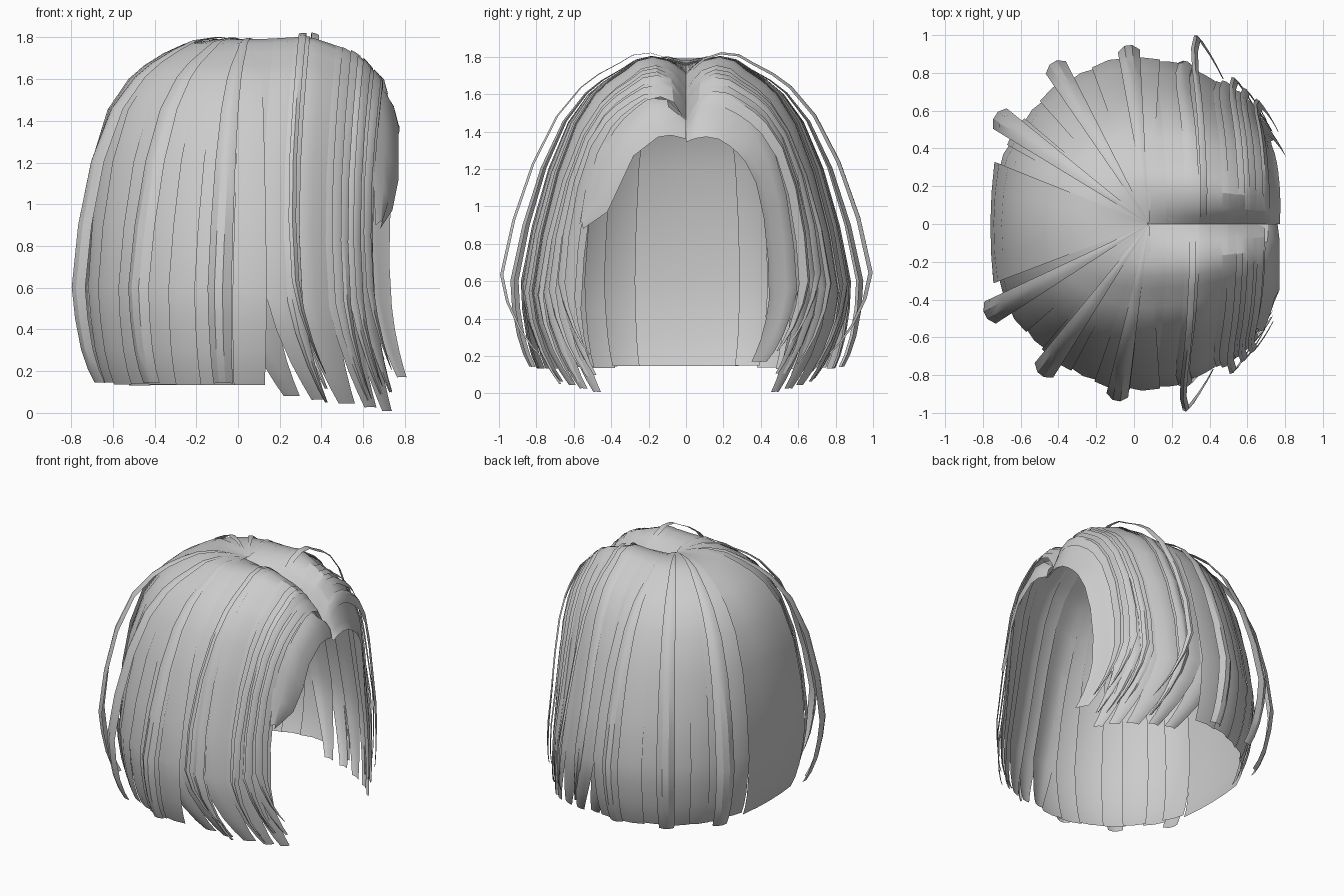
import bpy, math, random
from mathutils import Vector

random.seed(4)
cube = bpy.data.objects.get("Cube")
if cube:
    bpy.data.objects.remove(cube, do_unlink=True)

mat = bpy.data.materials.new("hair grey")
mat.use_nodes = True
GREY = (0.6, 0.6, 0.6, 1)
mat.diffuse_color = GREY
mat.node_tree.nodes["Principled BSDF"].inputs["Base Color"].default_value = GREY

# Fall of a lock: (fraction of reach, fraction of height) from root to tip
FALL = [(0, .985), (.05, .99), (.12, .995), (.25, 1), (.4, .988), (.52, .96), (.63, .925),
        (.72, .885), (.84, .795), (.93, .645), (.98, .46), (1, .28), (.985, .19),
        (.96, .1), (.93, .04), (.9, 0)]
CROWN_X = 0.08
# Stations along the parting: x, reach to the side, ridge height, valley depth
STATIONS = [(.0, .88, 1.79, .01), (.08, .88, 1.79, .02), (.35, .82, 1.8, .07), (.5, .74, 1.75, .11),
            (.6, .66, 1.69, .14), (.7, .56, 1.58, .13), (.76, .44, 1.37, .01)]


def station(x):
    x = min(max(x, STATIONS[0][0]), STATIONS[-1][0])
    for a, b in zip(STATIONS, STATIONS[1:]):
        if x <= b[0]:
            t = (x - a[0]) / (b[0] - a[0])
            return [p + (q - p) * t for p, q in zip(a[1:], b[1:])]


def slope(s, h):
    """How far the sides draw in toward the top."""
    return .13 * min(1, max(0, (h - .25) / .5)) * min(1, s / .5) ** 2


def sheet(name, rows):
    """Skin a grid of points into one smooth lock."""
    n = len(rows[0])
    verts = [p for row in rows for p in row]
    faces = [(r * n + c, (r + 1) * n + c, (r + 1) * n + c + 1, r * n + c + 1)
             for r in range(len(rows) - 1) for c in range(n - 1)]
    mesh = bpy.data.meshes.new(name)
    mesh.from_pydata(verts, [], faces)
    mesh.materials.append(mat)
    ob = bpy.data.objects.new(name, mesh)
    bpy.context.collection.objects.link(ob)
    bpy.ops.object.select_all(action='DESELECT')
    ob.select_set(True)
    bpy.context.view_layer.objects.active = ob
    bpy.ops.object.shade_smooth_by_angle(angle=math.radians(30))


def back_point(angle, s, h, lift, bottom):
    a = math.radians(angle)
    r = max(s, .01) - slope(s, h) * math.sin(a) ** 2
    r *= 1 + lift * s * s
    return Vector((CROWN_X + .84 * r * math.cos(a), .88 * r * math.sin(a),
                   bottom + (1.79 - bottom) * h + lift * .1 * math.sin(math.pi * s)))


def side_point(x, side, s, h, lift, bottom):
    reach, top, dip = station(x)
    tip = max(0, .35 - h) / .35
    r = s - slope(s, h) * min(1, max(0, (.76 - x) / .2))
    z = bottom + (top - bottom) * h - dip * max(0, 1 - s / .2) ** 2
    dx = -.05 * math.sin(math.pi * (1 - h)) + (.14 - .12 * x) * tip ** 2
    y = side * r * (1 - .13 * tip ** 2) * reach * (1 + lift * s)
    return Vector((x + dx, y, z + lift * .15 * math.sin(math.pi * s)))


def lock(name, point, u0, u1, cols=3, lift=0.0, bow=0.0, tip=1.0, pivot=.5):
    """A lock between u0 and u1, bowed across and narrowed at the tip."""
    rows = []
    for s, h in FALL:
        keep = 1 - (1 - tip) * (max(0, .3 - h) / .3) ** 1.3
        row = []
        for c in range(cols + 1):
            t = c / cols
            arch = bow * (1 - (2 * t - 1) ** 2)
            u = u0 + (u1 - u0) * (pivot + (t - pivot) * keep)
            row.append(point(u, s, h, lift + arch))
        rows.append(row)
    sheet(name, rows)


def back_lock(name, a0, a1, bottom, **kw):
    lock(name, lambda u, s, h, l: back_point(u, s, h, l, bottom), a0, a1, **kw)


def side_lock(name, side, x0, x1, bottom, **kw):
    if side > 0:
        x0, x1 = x1, x0
    # tips gather toward the face edge
    pivot = .25 if side > 0 else .75
    lock(name, lambda u, s, h, l: side_point(u, side, s, h, l, bottom),
         x0, x1, pivot=pivot, **kw)


# Back of the bob: locks fanning out from the crown, one broad flat one in the middle
edges = [87, 99, 110, 121, 132, 142, 151, 160, 199, 209, 219, 229, 240, 251, 262, 273]
for i, (a, b) in enumerate(zip(edges, edges[1:])):
    broad = b - a > 20
    back_lock(f"back_lock_{i + 1}", a - 1, b + 1, .13 + random.uniform(0, .02),
              cols=4 if broad else 2, lift=.045 if broad else .015 * (i % 2),
              bow=-.045 if broad else .012, tip=.95)

# Raised clumps over the back
clumps = [(97, .06), (122, .12), (146, .14), (208, .14), (233, .11), (259, .06)]
for i, (a, lift) in enumerate(clumps):
    back_lock(f"back_clump_{i + 1}", a - 3.8, a + 3.8, .14, lift=lift, bow=.035, tip=.9)

# Side locks falling from the parting, narrower toward the face
side_edges = [.03, .19, .33, .49, .6, .68, .76]
for side, word in ((1, "left"), (-1, "right")):
    pairs = list(zip(side_edges, side_edges[1:]))
    if side < 0:
        pairs = pairs[:-1]
    for i, (a, b) in enumerate(pairs):
        bottom = .17 if b > .75 else .08 - .018 * i
        side_lock(f"{word}_side_lock_{i + 1}", side, a - .02, b + .015, bottom,
                  cols=4, lift=.015 * (i % 2), bow=.015, tip=.45)
    # Narrow locks layered on top
    for i, x in enumerate([.31, .54, .61, .66]):
        side_lock(f"{word}_layer_lock_{i + 1}", side, x - .04, x + .035,
                  random.uniform(.03, .12), lift=.035 + .008 * i, bow=.02, tip=.2)

# Loose thin strands standing off the surface
strays = [(1, .37, .235, .2), (1, .57, .13, .15), (1, .63, .13, .25), (1, .7, .16, .22),
          (-1, .31, .2, .18), (-1, .56, .14, .06), (-1, .62, .13, .12), (-1, .67, .14, .2)]
for i, (side, x, lift, bottom) in enumerate(strays):
    side_lock(f"stray_strand_{i + 1}", side, x - .018, x + .018, bottom,
              cols=2, lift=lift, bow=.015, tip=.1)

# Short fringe swept over the right brow
outer = [(.66, 0, 1.47), (.65, -.1, 1.57), (.65, -.2, 1.58), (.64, -.38, 1.44),
         (.64, -.48, 1.28), (.65, -.54, 1.08), (.66, -.57, .9)]
inner = [(.76, 0, 1.36), (.77, -.08, 1.38), (.77, -.15, 1.37), (.77, -.28, 1.27),
         (.77, -.35, 1.12), (.74, -.42, .97), (.68, -.55, .88)]
rows = []
for p, q in zip(outer, inner):
    p, q = Vector(p), Vector(q)
    rows.append([p.lerp(q, t / 3) + Vector((.02, 0, .03)) * math.sin(math.pi * t / 3)
                 for t in range(4)])
sheet("right_fringe", rows)
